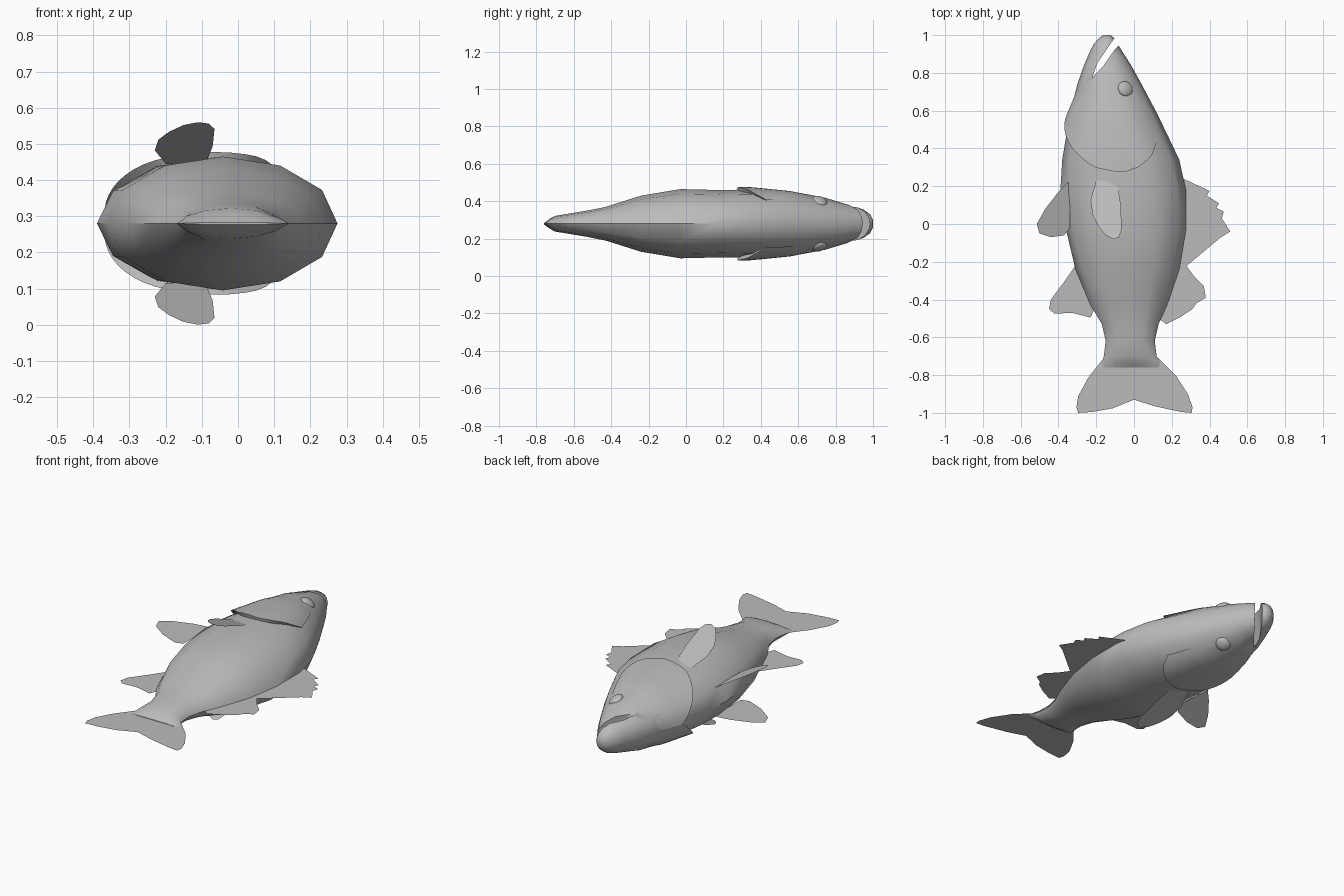
import bpy, bmesh
from math import sin, cos, radians, pi
from mathutils import Vector

MID = 0.28          # height of the symmetry plane of the fish lying on its side
SIDES = 12

default = bpy.data.objects.get("Cube")
if default:
    bpy.data.objects.remove(default, do_unlink=True)

grey = bpy.data.materials.new("plain grey")
grey.use_nodes = True
GREY_VALUE = (0.5, 0.5, 0.5, 1)
grey.diffuse_color = GREY_VALUE
grey.node_tree.nodes["Principled BSDF"].inputs["Base Color"].default_value = GREY_VALUE


def make(name, verts, faces, smooth=True, angle=50):
    """Create an object from points and faces, with tidy normals."""
    mesh = bpy.data.meshes.new(name)
    mesh.from_pydata(verts, [], faces)
    bm = bmesh.new()
    bm.from_mesh(mesh)
    bmesh.ops.recalc_face_normals(bm, faces=bm.faces)
    bm.to_mesh(mesh)
    bm.free()
    mesh.materials.append(grey)
    obj = bpy.data.objects.new(name, mesh)
    bpy.context.collection.objects.link(obj)
    if smooth:
        shade(obj, angle)
    return obj


def shade(obj, angle):
    bpy.ops.object.select_all(action='DESELECT')
    obj.select_set(True)
    bpy.context.view_layer.objects.active = obj
    bpy.ops.object.shade_smooth_by_angle(angle=radians(angle))


def lerp_rows(rows, key):
    """Interpolate a table whose first column is the ascending key."""
    for a, b in zip(rows, rows[1:]):
        if key <= b[0]:
            t = max(0, (key - a[0]) / (b[0] - a[0]))
            return [p + (q - p) * t for p, q in zip(a, b)][1:]
    return rows[-1][1:]


# Body profile in hundredths: along, belly edge, back edge, half thickness
PROFILE = [(-76, -16, 13, 0.3), (-73, -17, 14, 2.5), (-70, -16, 12, 4.2),
           (-62, -15, 11, 5.5), (-53, -17, 13, 7), (-43, -23, 17.5, 9),
           (-24, -31, 24, 15), (-3, -36, 27.5, 18.5), (18, -39, 27.5, 18),
           (34, -38, 24, 18.3), (58, -34, 12.5, 17), (74, -30, 4, 14),
           (84, -26.5, -1.5, 11), (91, -23.5, -6, 9), (95, -21.5, -8.5, 7.5),
           (98.5, -18.5, -10.5, 5), (100, -16, -12.5, 2)]


def skin(y, theta, swell=1.0):
    """Point on the body; theta runs from the back over the top to the belly."""
    belly, back, half = lerp_rows(PROFILE, y)
    x = (belly + back) / 2 + (back - belly) / 2 * cos(theta) * swell
    return Vector((x / 100, y / 100, MID + half / 100 * sin(theta) * swell))


# Body, lofted ring by ring
verts = [skin(row[0], 2 * pi * k / SIDES) for row in PROFILE for k in range(SIDES)]
faces = [(r * SIDES + k, r * SIDES + (k + 1) % SIDES,
          (r + 1) * SIDES + (k + 1) % SIDES, (r + 1) * SIDES + k)
         for r in range(len(PROFILE) - 1) for k in range(SIDES)]
faces += [tuple(range(SIDES)), tuple(range(len(verts) - SIDES, len(verts)))]
body = make("body", verts, faces, smooth=False)

# Open mouth, cut as a wedge through the snout
wedge = [(-22, 77.5), (-19.5, 85), (-11, 97.5), (-8, 102), (-4, 100),
         (-9, 93.5), (-10.5, 92), (-16, 84)]
n = len(wedge)
cutter = make("mouth_cutter",
              [(x / 100, y / 100, z) for z in (0, 2 * MID) for x, y in wedge],
              [tuple(range(n)), tuple(range(n, 2 * n))]
              + [(i, (i + 1) % n, n + (i + 1) % n, n + i) for i in range(n)],
              smooth=False)
cut = body.modifiers.new("mouth", 'BOOLEAN')
cut.operation, cut.solver, cut.object = 'DIFFERENCE', 'EXACT', cutter
bpy.context.view_layer.objects.active = body
bpy.ops.object.modifier_apply(modifier=cut.name)
bpy.data.objects.remove(cutter, do_unlink=True)
shade(body, 50)

# Gill covers: raised head shells with a free rear edge (angle, rear position)
GILL_EDGE = [(45, 43), (57, 37), (75, 30), (90, 27), (115, 30), (136, 38), (180, 55)]
COLS, ROWS, FRONT = 22, 6, 70
for side, sign in (("left", 1), ("right", -1)):
    verts = []
    for c in range(COLS + 1):
        deg = 45 + 135 * c / COLS
        rear = lerp_rows(GILL_EDGE, deg)[0]
        fade = min(1, (deg - 45) / 25 + 0.1)
        rows = [(rear + 0.5, 0.95)]
        for r in range(ROWS + 1):
            t = r / ROWS
            rows.append((rear + (FRONT - rear) * t,
                         1 + 0.085 * fade * (1 - t) - 0.03 * t ** 3))
        for y, swell in rows:
            p = skin(y, radians(deg), swell)
            verts.append((p.x, p.y, MID + sign * (p.z - MID)))
    step = ROWS + 2
    faces = [(c * step + r, c * step + r + 1, (c + 1) * step + r + 1, (c + 1) * step + r)
             for c in range(COLS) for r in range(step - 1)]
    cover = make("gill_cover_" + side, verts, faces)
    # keep the outer side of the open shell facing outwards
    if sum(f.normal.z * sign for f in cover.data.polygons) < 0:
        cover.data.flip_normals()

    # Eye, a flattened ball lying on the sloping cheek
    bpy.ops.mesh.primitive_uv_sphere_add(
        segments=20, ring_count=12, radius=0.042,
        location=(-0.046, 0.715, MID + sign * 0.12),
        rotation=(sign * radians(-18), sign * radians(28), 0))
    eye = bpy.context.object
    eye.name = "eye_" + side
    eye.scale.z = 0.5
    eye.data.materials.append(grey)
    bpy.ops.object.shade_smooth()


def fin(name, outline, height=lambda x, y: MID):
    """Flat fin from an outline in hundredths, laid on a height rule."""
    pts = [(x / 100, y / 100) for x, y in outline]
    obj = make(name, [(x, y, height(x, y)) for x, y in pts],
               [tuple(range(len(pts)))], smooth=False)
    if obj.data.polygons[0].normal.z < 0:
        obj.data.flip_normals()
    return obj


# Fins in the symmetry plane
fin("tail_fin", [(-16, -71), (-24, -81), (-29.5, -91), (-30.5, -97), (-29.5, -100),
                 (-22, -99.5), (-11, -97.5), (0, -93), (11, -96.5), (25, -99.5),
                 (30.5, -100), (31, -97), (28.5, -90), (22, -80), (13, -71)])
fin("spiny_back_fin", [(20, 24), (26, 24), (40, 17.5), (38.5, 15), (45, 11),
                       (43.5, 8.5), (47.5, 6.5), (46.5, 3), (51, -4), (46, -7),
                       (28, -22), (20, -26)])
fin("soft_back_fin", [(20, -18), (28, -22.5), (32, -28), (37, -33), (38, -39),
                      (33, -42), (31, -45), (25, -49), (17, -53), (13, -50), (10, -42)])
fin("belly_rear_fin", [(-28, -20), (-31, -22), (-38, -32), (-44, -40), (-45, -45),
                       (-42, -47.5), (-33, -47), (-23, -49.5), (-21, -45), (-15, -38)])

# Paired fins, mirrored through the symmetry plane
PELVIC = [(-34, 23), (-40, 17), (-47, 8), (-51.5, 0), (-50, -5), (-44, -7),
          (-37, -6), (-34, -2)]
PECTORAL = [(-20, 23), (-23, 13), (-22, 5), (-19, -1), (-15, -6), (-11, -8),
            (-8, -7), (-6.5, -3), (-7, 10), (-9, 23)]
for side, sign in (("left", 1), ("right", -1)):
    fin("pelvic_fin_" + side, PELVIC,
        lambda x, y: MID + sign * (0.08 - (x + 0.335) * 0.45))
    fin("pectoral_fin_" + side, PECTORAL,
        lambda x, y: MID + sign * (0.165 + (0.23 - y) * 0.37))
